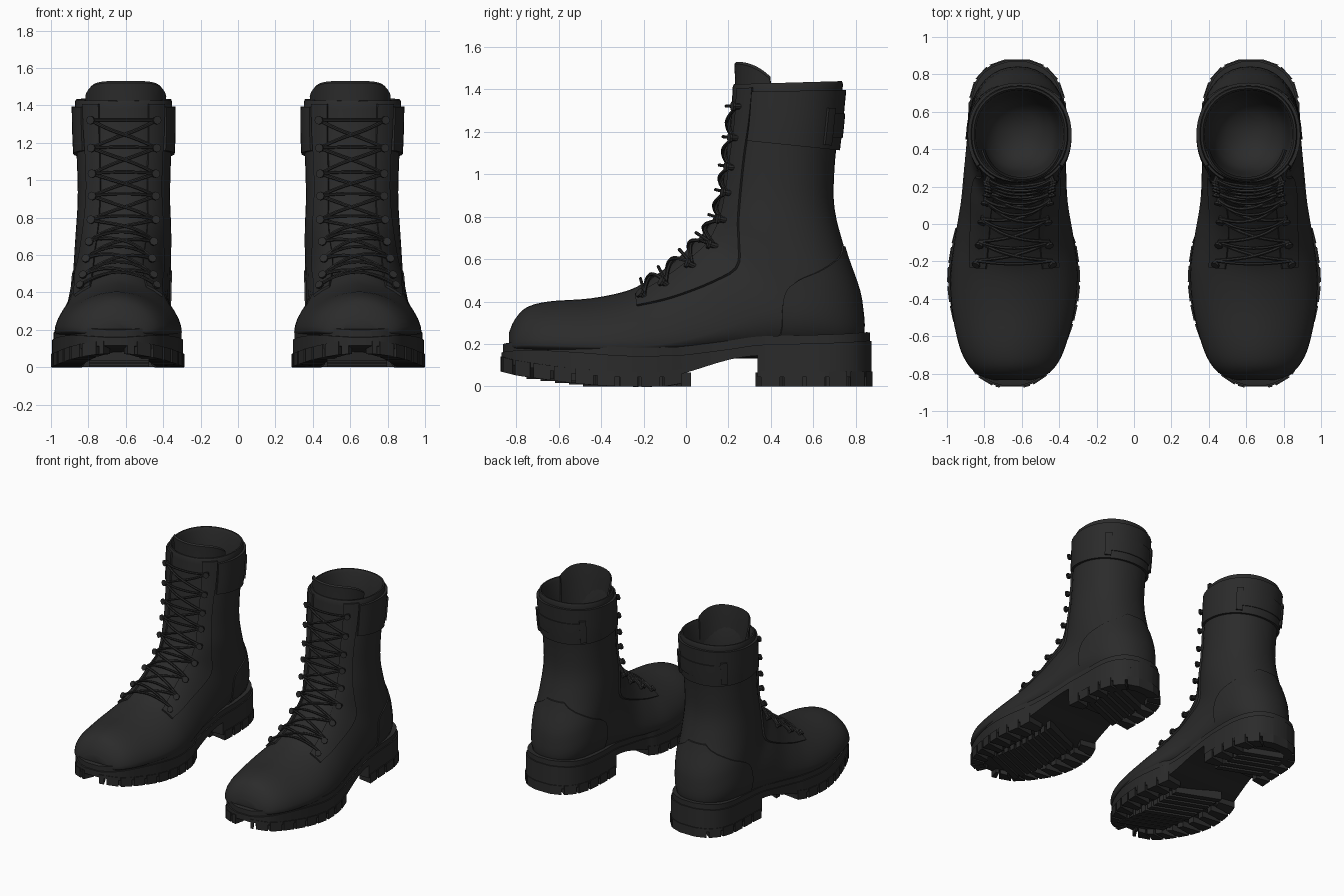
import bpy, bmesh, math
from mathutils import Vector

cube = bpy.data.objects.get("Cube")
if cube:
    bpy.data.objects.remove(cube)


def material(name, value):
    m = bpy.data.materials.new(name)
    m.use_nodes = True
    colour = (value, value, value, 1)
    m.diffuse_color = colour
    bsdf = m.node_tree.nodes["Principled BSDF"]
    bsdf.inputs["Base Color"].default_value = colour
    bsdf.inputs["Roughness"].default_value = 0.8
    return m


LEATHER = material("black_leather", 0.024)


class Part:
    """Collects lofts in one mesh, then mirrors it to make the pair."""

    def __init__(self, name, angle=40):
        self.name, self.angle, self.bm = name, math.radians(angle), bmesh.new()

    def loft(self, rows, closed=True):
        grid = [[self.bm.verts.new(p) for p in row] for row in rows]
        n = len(grid[0])
        for r0, r1 in zip(grid, grid[1:]):
            for i in range(n if closed else n - 1):
                j = (i + 1) % n
                self.bm.faces.new((r0[i], r0[j], r1[j], r1[i]))
        if closed:
            self.bm.faces.new(grid[0])
            self.bm.faces.new(grid[-1])

    def finish(self):
        bm = self.bm
        bmesh.ops.recalc_face_normals(bm, faces=bm.faces)
        for f in bm.faces:
            f.smooth = True
        for e in bm.edges:
            e.smooth = e.calc_face_angle(0) < self.angle
        mesh = bpy.data.meshes.new(self.name)
        bm.to_mesh(mesh)
        bm.free()
        mesh.materials.append(LEATHER)
        ob = bpy.data.objects.new(self.name, mesh)
        bpy.context.collection.objects.link(ob)
        mirror = ob.modifiers.new("pair", 'MIRROR')
        mirror.use_mirror_merge = False


def sample(table, t):
    """Catmull-Rom through the rows of a table."""
    last = len(table) - 1
    t = max(0, min(t, last))
    i = min(int(t), last - 1)
    u = t - i
    rows = [table[max(0, min(j, last))] for j in range(i - 1, i + 3)]
    return [b + u / 2 * (c - a + u * (2 * a - 5 * b + 4 * c - d + u * (3 * (b - c) + d - a)))
            for a, b, c, d in zip(*rows)]


# Boot sections, swinging from toe to top: front y z, back y z, half width, centre x, widest point
SECTIONS = [
    (-.835, .25, -.835, .18, .10, .65, .2), (-.81, .31, -.81, .16, .175, .65, .2),
    (-.755, .37, -.755, .15, .235, .65, .2), (-.65, .40, -.65, .14, .285, .65, .2),
    (-.45, .415, -.45, .13, .33, .645, .2), (-.28, .45, -.25, .12, .34, .64, .2),
    (-.18, .50, -.05, .12, .318, .64, .22), (-.08, .57, .20, .13, .285, .64, .28),
    (0, .64, .50, .14, .272, .635, .38), (.06, .70, .80, .19, .262, .625, .43),
    (.10, .75, .825, .40, .260, .618, .46), (.14, .82, .75, .64, .255, .612, .5),
    (.17, .95, .70, .84, .247, .61, .5), (.19, 1.10, .70, 1.03, .25, .61, .5),
    (.21, 1.25, .72, 1.22, .258, .61, .5), (.22, 1.41, .74, 1.425, .26, .612, .5)]
TOP = len(SECTIONS) - 1


def surf(s, deg, off=0.0):
    """Point on the boot surface; 90 degrees is the front, -90 the back."""
    fy, fz, by, bz, w, cx, k = sample(SECTIONS, s)
    front, back = Vector((cx, fy, fz)), Vector((cx, by, bz))
    mid = back.lerp(front, k)
    a = math.radians(deg)
    c, n = math.cos(a), math.sin(a)
    power = 0.92 + 0.16 * max(0, min(1, (9 - s) / 3))
    p = mid + ((front if n > 0 else back) - mid) * abs(n) ** power
    p.x += math.copysign(abs(c) ** power, c) * w
    return p + (p - mid).normalized() * off


def patch(part, s0, s1, edge0, edge1, off, ns=16, na=10):
    """Raised panel with its rim sunk into the boot surface."""
    rows = []
    for i in range(ns + 3):
        s = s0 + (s1 - s0) * max(0, min(i - 1, ns)) / ns
        a0, a1 = edge0(s), edge1(s)
        rows.append([surf(s, a0 + (a1 - a0) * max(0, min(j - 1, na)) / na,
                          off if 0 < i < ns + 2 and 0 < j < na + 2 else -.012)
                     for j in range(na + 3)])
    part.loft(rows, closed=False)


def tube(part, path, r, sides=6):
    rows = []
    for i, p in enumerate(path):
        d = (path[min(i + 1, len(path) - 1)] - path[max(i - 1, 0)]).normalized()
        u = d.orthogonal().normalized()
        v = d.cross(u)
        rows.append([p + r * (u * math.cos(q) + v * math.sin(q))
                     for q in (math.tau * k / sides for k in range(sides))])
    part.loft(rows)


# Upper with rolled collar and hollow inside
upper = Part("boot_upper", 50)
AROUND = [i * 360 / 40 for i in range(40)]
rows = [[surf(i / 4, a) for a in AROUND] for i in range(TOP * 4 + 1)]
hub = sum(rows[-1], Vector()) / len(AROUND)
for scale, dz in ((.98, .014), (.94, .014), (.90, -.01), (.84, -.2), (.78, -.4),
                  (.68, -.5), (.45, -.57), (.15, -.6)):
    rows.append([hub + (surf(TOP, a) - hub) * scale + Vector((0, 0, dz)) for a in AROUND])
upper.loft(rows)
upper.finish()

# Lace facings, one on each side of the tongue
EDGE = [(45,), (37,), (31,), (36,), (39,), (39,), (37,)]
low = lambda s: sample(EDGE, (s - 5.3) / 1.6)[0]
facing = Part("lace_facing")
patch(facing, 5.3, 14.95, lambda s: 62, low, .012, 30, 5)
patch(facing, 5.3, 14.95, lambda s: 118, lambda s: 180 - low(s), .012, 30, 5)
facing.finish()

# Ankle cuff, heel counter and rear strap with its two end tabs
cuff = Part("ankle_cuff")
patch(cuff, 13.45, 14.8, lambda s: 36, lambda s: -216, .018, 8, 36)
cuff.finish()
counter = Part("heel_counter")
SPAN = [(55,), (86,), (92,), (82,), (55,), (15,)]
span = lambda s: sample(SPAN, (s - 8) / .62)[0]
patch(counter, 8, 11.1, lambda s: -90 + span(s), lambda s: -90 - span(s), .008, 18, 18)
counter.finish()
strap = Part("rear_strap")
patch(strap, 13.75, 14.3, lambda s: -48, lambda s: -132, .024, 3, 12)
for a in (-48, -132):
    patch(strap, 13.55, 14.4, lambda s: a - 5, lambda s: a + 5, .032, 3, 3)
strap.finish()

# Tongue: curved sheet standing above the collar
tongue = Part("tongue")
rows = []
for i in range(29):
    a = 18 + 144 * i / 28
    edge = abs(i / 14 - 1)
    ring = []
    for scale, z in ((.95, 1.1), (.95, 1.4), (.97, 1.52 - .07 * edge ** 4),
                     (.93, 1.53 - .07 * edge ** 4), (.88, 1.4), (.88, 1.1)):
        p = hub + (surf(TOP, a) - hub) * scale
        ring.append((hub.x - .012 + (p.x - hub.x) * .9, p.y, z))
    rows.append(ring)
tongue.loft(rows)
tongue.finish()

# Hooks and crossed laces
hooks, laces = Part("lace_hooks"), Part("laces")
ROWS = (5.7, 6.6, 7.8, 9.2, 10.8, 11.8, 12.6, 13.5, 14.4)
for s in ROWS:
    for a in (53, 127):
        base, tip = surf(s, a, 0), surf(s, a, .022) + Vector((0, -.018, 0))
        tube(hooks, [base, tip], .014, 8)
        tube(hooks, [tip, tip + (tip - base).normalized() * .012], .023, 8)
    tube(laces, [surf(s, 53 + 74 * i / 10, .026) for i in range(11)], .008)
for s0, s1 in zip(ROWS, ROWS[1:]):
    for a0, a1, lift in ((53, 127, -.018), (127, 53, -.006)):
        tube(laces, [surf(s0 + (s1 - s0) * i / 10, a0 + (a1 - a0) * i / 10,
                          .024 + lift * math.sin(math.pi * i / 10)) for i in range(11)], .009)
hooks.finish()
laces.finish()

# Sole stations: y, inner x, outer x, top z, tread z
SOLE = [
    (-.875, .59, .72, .20, .07), (-.85, .52, .79, .205, .065), (-.79, .445, .86, .21, .05),
    (-.68, .38, .915, .21, .035), (-.50, .315, .972, .20, .012), (-.30, .287, 1, .185, 0),
    (-.10, .31, .975, .185, 0), (0, .345, .95, .19, .02), (.20, .36, .915, .215, .08),
    (.34, .36, .90, .235, .10), (.50, .355, .89, .24, .10), (.68, .37, .88, .245, .10),
    (.79, .415, .84, .25, .10), (.85, .48, .775, .255, .10), (.88, .56, .69, .255, .10)]
HEEL = 9
LUG = .045


def slab(part, t0, t1, steps, inset, heights):
    rows = []
    for i in range(steps + 1):
        y, x0, x1, top, tread = sample(SOLE, t0 + (t1 - t0) * i / steps)
        hi, lo = heights(top, tread)
        y *= 1 - inset
        rows.append([(x0 + inset, y, lo), (x1 - inset, y, lo),
                     (x1 - inset, y, hi), (x0 + inset, y, hi)])
    part.loft(rows)


sole = Part("sole", 35)
slab(sole, 0, 14, 56, .006, lambda top, tread: (top - .04, tread + LUG))
slab(sole, HEEL, 14, 24, .006, lambda top, tread: (top - .04, LUG))
sole.finish()
welt = Part("welt", 35)
slab(welt, 0, 14, 56, .014, lambda top, tread: (top, top - .045))
welt.finish()


# Tread lugs fanned around the rim, with slanted bars between them
def rim(t):
    """Rim point; positive t on the outer side, negative on the inner."""
    y, x0, x1, top, tread = sample(SOLE, abs(t))
    return Vector((x1 if t > 0 else x0, y, tread if abs(t) < HEEL - 1 else 0))


def lug(part, a, b, pivot):
    ring = [p.lerp(Vector((pivot.x, pivot.y, p.z)), q)
            for p, q in ((a, 0), (b, 0), (b, .42), (a, .42))]
    part.loft([ring, [v + Vector((0, 0, LUG + .025)) for v in ring]])


lugs = Part("tread_lugs", 30)
for end, tip, y0, y1 in ((6.9, .001, -.7, -.03), (HEEL + .02, 14, .38, .72)):
    ts = [end + (tip - end) * i / 300 for i in range(301)]
    path = [rim(t) for t in ts] + [rim(-t) for t in reversed(ts)]
    dist = [0]
    for p, q in zip(path, path[1:]):
        dist.append(dist[-1] + (q - p).length)
    count = round(dist[-1] / .105)
    for i in range(count):
        ends = [path[min(range(len(path)), key=lambda k: abs(dist[k] - dist[-1] * f / count))]
                for f in (i + .09, i + .91)]
        y = max(y0, min(y1, (ends[0].y + ends[1].y) / 2))
        lug(lugs, *ends, Vector((.637, y, 0)))
    bars = round((y1 - y0) / .07)
    for i in range(bars):
        y = y0 + (y1 - y0) * (i + .5) / bars
        z = max(0, (-.4 - y) * .13)
        ring = [(.637 + dx, y + dx * .4 + dy, z)
                for dx, dy in ((-.16, -.022), (.16, -.022), (.16, .022), (-.16, .022))]
        lugs.loft([ring, [(x, v, h + LUG + .02) for x, v, h in ring]])
lugs.finish()
